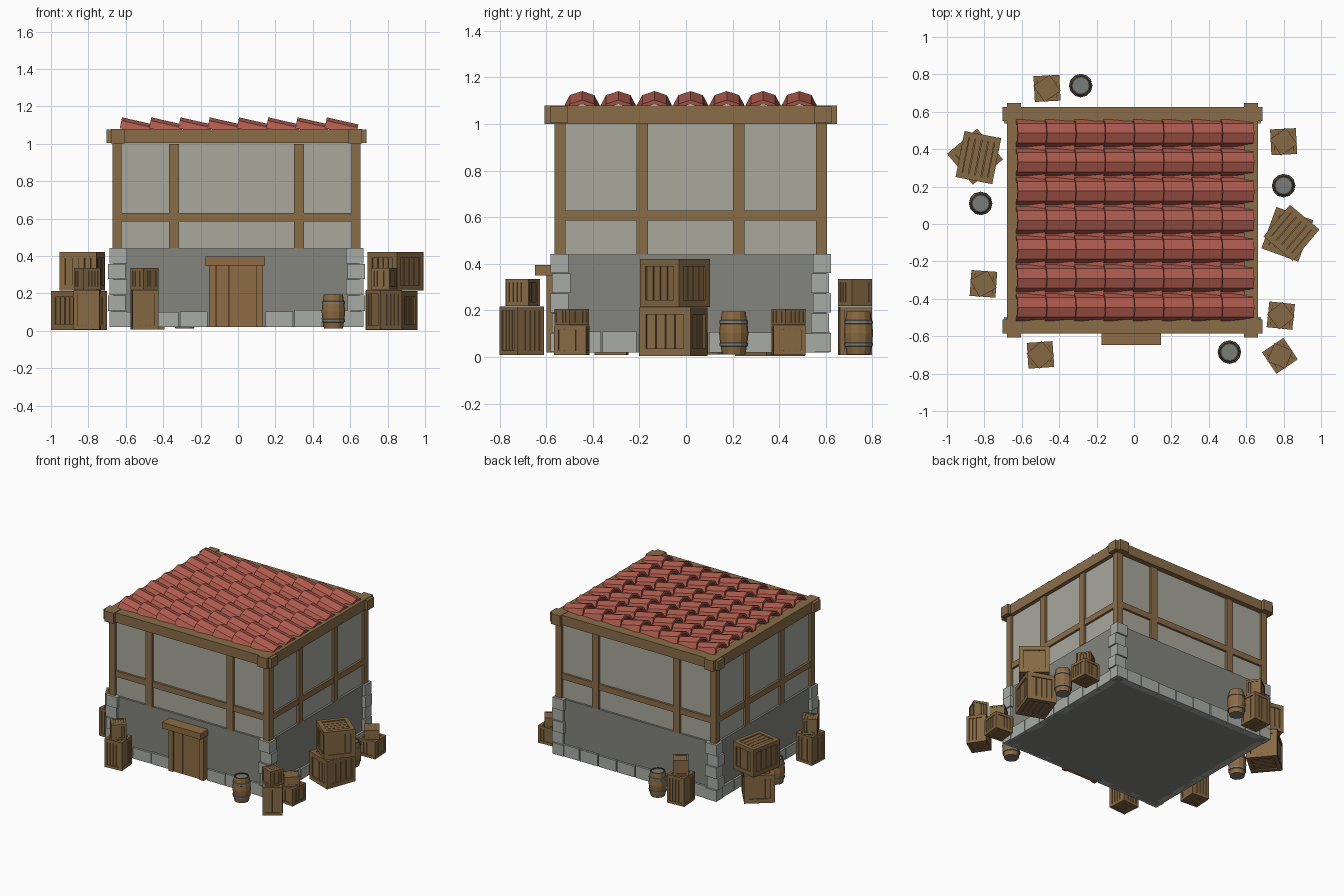
import bpy, bmesh, math, random
from mathutils import Matrix, Vector

random.seed(4)
if "Cube" in bpy.data.objects:
    bpy.data.objects.remove(bpy.data.objects["Cube"])


def material(name, rgb):
    lin = [((c / 255 + 0.055) / 1.055) ** 2.4 for c in rgb] + [1]
    m = bpy.data.materials.new(name)
    m.use_nodes = True
    m.diffuse_color = lin
    m.node_tree.nodes["Principled BSDF"].inputs["Base Color"].default_value = lin
    return m


TILE = material("clay red", (176, 92, 78))
TIMBER = material("timber brown", (138, 109, 73))
PLASTER = material("plaster grey", (168, 168, 158))
STONE = material("dark stone", (132, 133, 125))
BLOCK = material("pale stone", (168, 172, 165))
CRATE = material("crate brown", (134, 105, 68))
DOOR = material("door brown", (142, 108, 67))
BARREL = material("barrel brown", (140, 106, 66))
IRON = material("iron grey", (120, 124, 120))
RIM = material("dark rim", (70, 66, 58))


def finish(name, bm, *mats):
    bmesh.ops.recalc_face_normals(bm, faces=bm.faces)
    me = bpy.data.meshes.new(name)
    bm.to_mesh(me)
    bm.free()
    for m in mats:
        me.materials.append(m)
    ob = bpy.data.objects.new(name, me)
    bpy.context.collection.objects.link(ob)
    return ob


def add_box(bm, c, s, rot=0):
    m = Matrix.Translation(c) @ Matrix.Rotation(rot, 4, 'Z') @ Matrix.Diagonal((*s, 1))
    bmesh.ops.create_cube(bm, size=1, matrix=m)


def boxes(name, mat, items):
    bm = bmesh.new()
    for c, s in items:
        add_box(bm, c, s)
    return finish(name, bm, mat)


CX, CY, HX, HY = -0.008, 0.02, 0.662, 0.585   # centre and half size of the timber frame


def ring(name, mat, z, h, out, depth):
    """Four bars round the house, outer face at the frame plus out."""
    items = []
    for s in (-1, 1):
        items.append(((CX, CY + s * (HY + out - depth / 2), z), (2 * (HX + out), depth, h)))
        items.append(((CX + s * (HX + out - depth / 2), CY, z), (depth, 2 * (HY + out - depth), h)))
    boxes(name, mat, items)


# Walls
boxes("lower_wall", STONE, [((CX, CY, 0.23), (2 * HX - 0.01, 2 * HY - 0.01, 0.42))])
boxes("upper_wall", PLASTER, [((CX, CY, 0.74), (2 * HX - 0.04, 2 * HY - 0.04, 0.6))])

# Timber frame
posts = []
for s in (-1, 1):
    for t in (-1, 1):
        posts.append(((CX + s * (HX - 0.024), CY + t * (HY - 0.024), 0.71), (0.048, 0.048, 0.6)))
        posts.append(((CX + s * 0.335, CY + t * (HY - 0.02), 0.72), (0.054, 0.036, 0.56)))
        posts.append(((CX + s * (HX - 0.02), CY + t * 0.207, 0.72), (0.036, 0.05, 0.56)))
boxes("wall_posts", TIMBER, posts)
ring("middle_rail", TIMBER, 0.607, 0.044, -0.004, 0.03)
beams = []
for s in (-1, 1):
    beams.append(((CX, CY + s * 0.567, 1.04), (1.39, 0.075, 0.072)))
    beams.append(((CX + s * 0.634, CY, 1.04), (0.075, 1.255, 0.078)))
boxes("top_beams", TIMBER, beams)
boxes("roof_deck", TILE, [((CX, CY, 1.045), (1.2, 1.08, 0.05))])

# Corner stones
corners = []
for s in (-1, 1):
    for t in (-1, 1):
        for i in range(5):
            j = 0.008 * (i % 2)
            corners.append(((CX + s * (HX - 0.03 + j), CY + t * (HY - 0.022 - j), 0.062 + 0.085 * i),
                            (0.092, 0.078, 0.082)))
boxes("corner_stones", BLOCK, corners)

# Base course
stones = []
for s in (-1, 1):
    for n, axis, half in ((8, 0, HX), (7, 1, HY)):
        pitch = 2 * (half - 0.05) / n
        for i in range(n):
            along = (i + 0.5) * pitch - half + 0.05
            off = s * ((HY if axis == 0 else HX) - 0.015)
            h = 0.085 + random.uniform(-0.006, 0.006)
            if axis == 0 and s < 0 and abs(along) < 0.1:
                continue
            z = 0.02 + h / 2
            if axis == 0:
                stones.append(((CX + along, CY + off, z), (pitch - 0.006, 0.05, h)))
            else:
                stones.append(((CX + off, CY + along, z), (0.05, pitch - 0.006, h)))
boxes("base_stones", BLOCK, stones)

# Door
boxes("door", DOOR, [((-0.01 + (i - 1) * 0.073, -0.572, 0.19), (0.071, 0.03, 0.34)) for i in range(3)])
boxes("door_frame", DOOR, [((-0.01 + s * 0.127, -0.578, 0.19), (0.034, 0.04, 0.34)) for s in (-1, 1)])
boxes("door_lintel", DOOR, [((-0.015, -0.605, 0.373), (0.32, 0.085, 0.046))])

# Roof tiles: tilted half-round tiles in rows
bm = bmesh.new()
PITCH_X, PITCH_Y, SEG = 0.1565, 0.1553, 4
for row in range(7):
    for col in range(8):
        x0, yc = -0.632 + col * PITCH_X, CY + (row - 3) * PITCH_Y
        loops = []
        for x, drop in ((x0, 0), (x0 + PITCH_X + 0.012, 0.038)):
            pts = []
            for r, h in ((0.074, 0.058), (0.06, 0.04)):
                arc = [math.pi * k / SEG for k in range(SEG + 1)]
                if r < 0.07:
                    arc.reverse()
                pts += [bm.verts.new((x + 0.2 * h * math.sin(a), yc + r * math.cos(a),
                                      1.083 - drop + h * math.sin(a))) for a in arc]
            loops.append(pts)
        a, b = loops
        n = len(a)
        for k in range(n):
            bm.faces.new((a[k], a[(k + 1) % n], b[(k + 1) % n], b[k]))
        for p in loops:
            for k in range(SEG):
                bm.faces.new((p[k], p[k + 1], p[n - 2 - k], p[n - 1 - k]))
finish("roof_tiles", bm, TILE)


def crate(name, x, y, z, sx, sy, h, deg):
    """Recessed core with planks, inside a frame of edge bars."""
    bm = bmesh.new()
    size = Vector((sx, sy, h))
    w = min(size) * 0.15
    d = w * 0.45
    add_box(bm, (0, 0, 0), size - Vector((d, d, d)) * 2.2)
    for ax in range(3):
        u, v = (ax + 1) % 3, (ax + 2) % 3
        for s in (-1, 1):
            for t in (-1, 1):
                c, b = Vector(), Vector((w, w, w))
                c[u], c[v] = s * (size[u] - w) / 2, t * (size[v] - w) / 2
                b[ax] = size[ax] - (2 * w if ax < 2 else 0)
                add_box(bm, c, b)
            # planks on this pair of faces
            run = 2 if ax < 2 else 1
            across = 3 - ax - run
            step = (size[across] - 2 * w) / 4
            for k in range(4):
                c, b = Vector(), Vector()
                c[ax], b[ax] = s * (size[ax] / 2 - d), d
                c[across], b[across] = (k - 1.5) * step, step * 0.88
                b[run] = size[run] - 2 * w
                add_box(bm, c, b)
    ob = finish(name, bm, CRATE)
    ob.location = (x, y, z + h / 2)
    ob.rotation_euler.z = math.radians(deg)


# Crate stacks: x, y, lower turn, upper turn, lower height, upper height
for i, (x, y, r1, r2, h1, h2) in enumerate((
        (-0.465, 0.725, 3, 35, 0.21, 0.115), (-0.805, -0.32, -4, 28, 0.21, 0.115),
        (-0.50, -0.70, 4, 40, 0.21, 0.115), (0.80, 0.44, 3, 35, 0.128, 0.068),
        (0.785, -0.49, -6, 38, 0.128, 0.068), (0.78, -0.705, 34, 68, 0.21, 0.115))):
    crate(f"lower_crate_{i}", x, y, 0.008, 0.138, 0.138, h1, r1)
    crate(f"upper_crate_{i}", x, y, 0.01 + h1, 0.105, 0.105, h2, r2)

# Large crates
crate("large_crate_right_lower", -0.85, 0.36, 0.005, 0.21, 0.215, 0.208, 40)
crate("large_crate_right_upper", -0.832, 0.355, 0.215, 0.20, 0.25, 0.205, -11)
crate("large_crate_left_lower", 0.82, -0.055, 0.005, 0.21, 0.235, 0.208, -20)
crate("large_crate_left_upper", 0.842, -0.048, 0.215, 0.205, 0.22, 0.205, -40)


def barrel(name, x, y):
    bm = bmesh.new()
    # radius, height, material of the strip leading to the next point
    profile = ((0.0, 0.012, 1), (0.05, 0.012, 0), (0.056, 0.045, 1), (0.061, 0.047, 1), (0.062, 0.06, 1),
               (0.059, 0.062, 0), (0.063, 0.103, 0), (0.059, 0.142, 1), (0.062, 0.144, 1),
               (0.061, 0.157, 1), (0.056, 0.159, 0), (0.051, 0.195, 2), (0.043, 0.195, 2),
               (0.043, 0.188, 1), (0.0, 0.188, 1))
    n, prev = 12, None
    for r, z, m in profile:
        loop = [bm.verts.new((r * math.cos(math.tau * k / n), r * math.sin(math.tau * k / n), z)) for k in range(n)]
        if prev:
            for k in range(n):
                f = bm.faces.new((prev[k], prev[(k + 1) % n], loop[(k + 1) % n], loop[k]))
                f.material_index = pm
        prev, pm = loop, m
    bmesh.ops.remove_doubles(bm, verts=bm.verts, dist=0.0001)
    ob = finish(name, bm, BARREL, IRON, RIM)
    ob.location = (x, y, 0)


# Barrels
for i, (x, y) in enumerate(((-0.285, 0.74), (-0.82, 0.11), (0.80, 0.205), (0.51, -0.685))):
    barrel(f"barrel_{i}", x, y)
